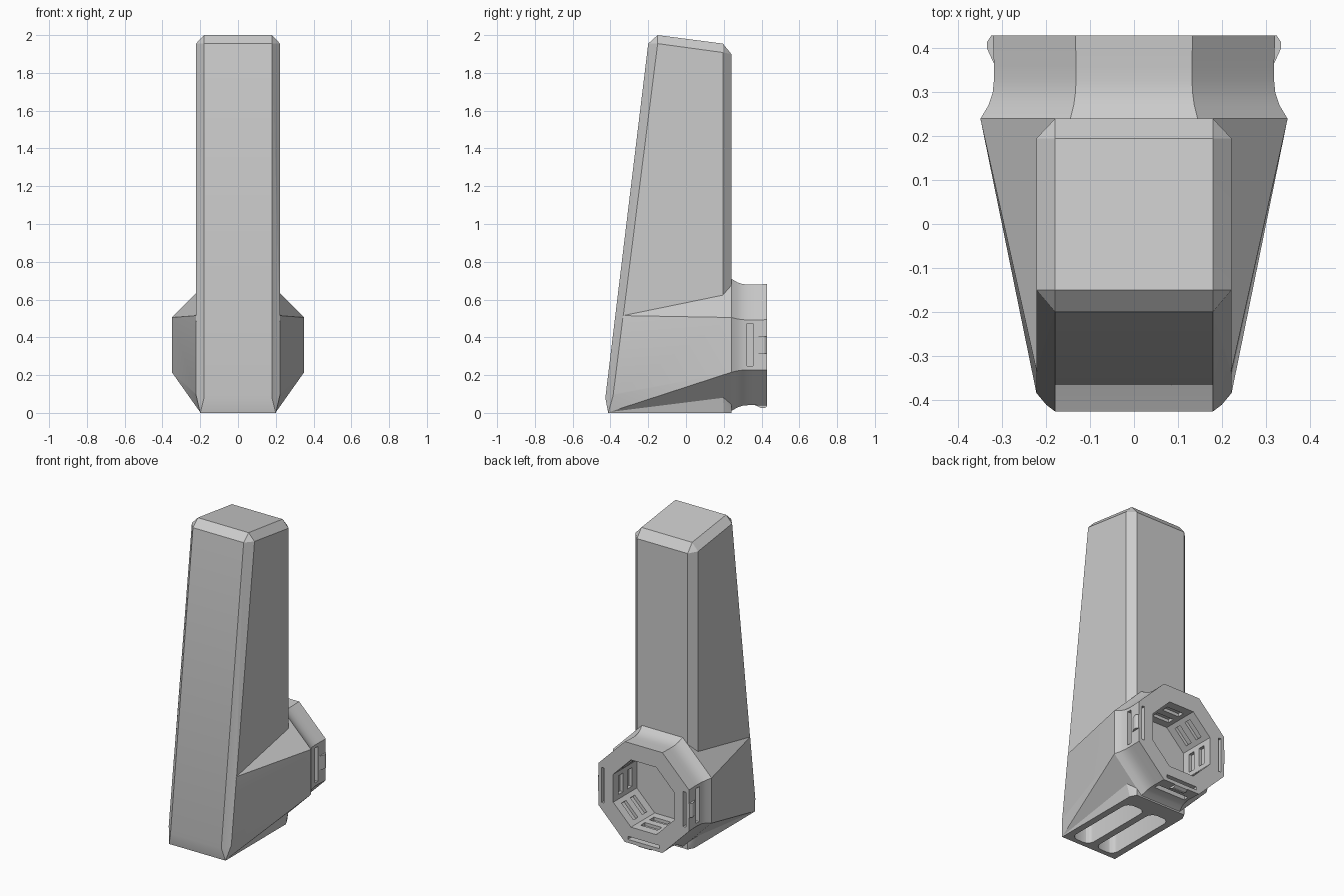
import bpy, bmesh, math
from mathutils import Vector, Matrix

if "Cube" in bpy.data.objects:
    bpy.data.objects.remove(bpy.data.objects["Cube"])

CZ = 0.36  # height of the collar axis

grey = bpy.data.materials.new("plain_grey")
grey.diffuse_color = (0.6, 0.6, 0.6, 1)
grey.use_nodes = True
grey.node_tree.nodes["Principled BSDF"].inputs["Base Color"].default_value = grey.diffuse_color


def finish(name, bm):
    bmesh.ops.recalc_face_normals(bm, faces=bm.faces[:])
    mesh = bpy.data.meshes.new(name)
    bm.to_mesh(mesh)
    bm.free()
    mesh.materials.append(grey)
    ob = bpy.data.objects.new(name, mesh)
    bpy.context.collection.objects.link(ob)
    return ob


def hull(name, half, keep=False):
    """Convex solid from points mirrored across x = 0."""
    bm = bmesh.new()
    for x, y, z in half:
        for s in (-1, 1):
            bm.verts.new((s * x, y, z))
    bmesh.ops.convex_hull(bm, input=bm.verts[:])
    bmesh.ops.dissolve_limit(bm, angle_limit=0.01, verts=bm.verts[:], edges=bm.edges[:])
    return bm if keep else finish(name, bm)


def add_box(bm, lo, hi, turn=0.0):
    """Box given in collar space (x outward, z tangent), turned about the collar axis."""
    lo, hi = Vector(lo), Vector(hi)
    m = (Matrix.Translation((0, 0, CZ)) @ Matrix.Rotation(turn, 4, 'Y')
         @ Matrix.Translation((lo + hi) / 2) @ Matrix.Diagonal((*(hi - lo), 1)))
    bmesh.ops.create_cube(bm, size=1, matrix=m)


def boolean(target, tool, op):
    mod = target.modifiers.new(tool.name, 'BOOLEAN')
    mod.operation, mod.solver, mod.object = op, 'EXACT', tool
    mod.use_self = True
    bpy.context.view_layer.objects.active = target
    bpy.ops.object.modifier_apply(modifier=mod.name)
    bpy.data.objects.remove(tool)


# Leaning tower with chamfered edges
tower = hull("tower", [
    (.18, -.15, 2.0), (.18, .195, 1.955), (.2225, -.15, 1.955), (.2225, .195, 1.908),
    (.18, -.2, 1.955), (.18, .24, 1.9), (.18, -.427, .08), (.2225, -.385, .095),
    (.2, -.412, 0), (.2225, .195, .095), (.2, .2, 0), (.18, .24, 0)])

# Flared foot, widening from the tower front to an octagon, then the collar rings
t = math.tan(math.pi / 8)
R = 0.35
bm = hull("foot", [
    (R, .24, CZ + R * t), (R, .24, CZ - R * t), (R * t, .24, CZ + R), (R * t, .24, CZ - R),
    (.2225, -.333, .515), (.2225, -.385, .1), (.2, -.41, .003)], keep=True)
bm.normal_update()
face = max(bm.faces, key=lambda f: f.calc_center_median().y)
prev_r, prev_y = R, .24
for y, r in ((.27, .332), (.30, .322), (.33, .319), (.36, .319), (.43, .322)):
    face = bmesh.ops.extrude_discrete_faces(bm, faces=[face])["faces"][0]
    k = r / prev_r
    for v in face.verts:
        v.co = (v.co.x * k, y, CZ + (v.co.z - CZ) * k)
    prev_r = r
foot = finish("foot_and_collar", bm)
boolean(tower, foot, 'UNION')

# Octagonal socket in the back of the collar
bm = bmesh.new()
bmesh.ops.create_cone(
    bm, cap_ends=True, segments=8, radius1=.216 / math.cos(math.pi / 8),
    radius2=.216 / math.cos(math.pi / 8), depth=.3,
    matrix=Matrix.Translation((0, .34, CZ)) @ Matrix.Rotation(math.pi / 2, 4, 'X')
    @ Matrix.Rotation(math.pi / 8, 4, 'Z'))
boolean(tower, finish("socket_cutter", bm), 'DIFFERENCE')

# Pairs of recesses in the socket walls
bm = bmesh.new()
for i in range(8):
    for y in (.24, .33):
        add_box(bm, (.19, y, -.06), (.236, y + .045, .06), i * math.pi / 4)
boolean(tower, finish("recess_cutter", bm), 'DIFFERENCE')

# Clip slots on the left, right and bottom flats, in the side and in the rim
for turn in (0, math.pi / 2, math.pi):
    bm = bmesh.new()
    add_box(bm, (.28, .322, -.112), (.36, .355, .112), turn)
    slot = finish("side_slot_cutter", bm)
    boolean(tower, slot, 'DIFFERENCE')
    bm = bmesh.new()
    add_box(bm, (.28, .34, -.112), (.3, .46, .112), turn)
    boolean(tower, finish("rim_slot_cutter", bm), 'DIFFERENCE')

# Two deep rounded slots under the foot
for s in (-1, 1):
    bm = bmesh.new()
    bmesh.ops.create_cube(bm, size=1, matrix=Matrix.Translation((s * .09, -.125, .05))
                          @ Matrix.Diagonal((.135, .51, .3, 1)))
    upright = [e for e in bm.edges if abs(e.verts[0].co.z - e.verts[1].co.z) > .1]
    bmesh.ops.bevel(bm, geom=upright, offset=.045, segments=4, profile=.5, affect='EDGES')
    boolean(tower, finish("underside_cutter", bm), 'DIFFERENCE')

# Wedge catches on the clips
for name, turn in (("right_catch", 0), ("bottom_catch", math.pi / 2), ("left_catch", math.pi)):
    bm = bmesh.new()
    prof = [(.31, .365), (.319, .365), (.335, .4), (.335, .415), (.325, .43), (.31, .43)]
    f = bm.faces.new([bm.verts.new((x, y, -.045)) for x, y in prof])
    ext = bmesh.ops.extrude_face_region(bm, geom=[f])["geom"]
    bmesh.ops.translate(bm, vec=(0, 0, .09), verts=[g for g in ext if isinstance(g, bmesh.types.BMVert)])
    bm.transform(Matrix.Translation((0, 0, CZ)) @ Matrix.Rotation(turn, 4, 'Y'))
    finish(name, bm)

# Smooth the collar's waist, keep the other edges crisp
bpy.ops.object.select_all(action='DESELECT')
tower.select_set(True)
bpy.context.view_layer.objects.active = tower
bpy.ops.object.shade_smooth_by_angle(angle=math.radians(20))
